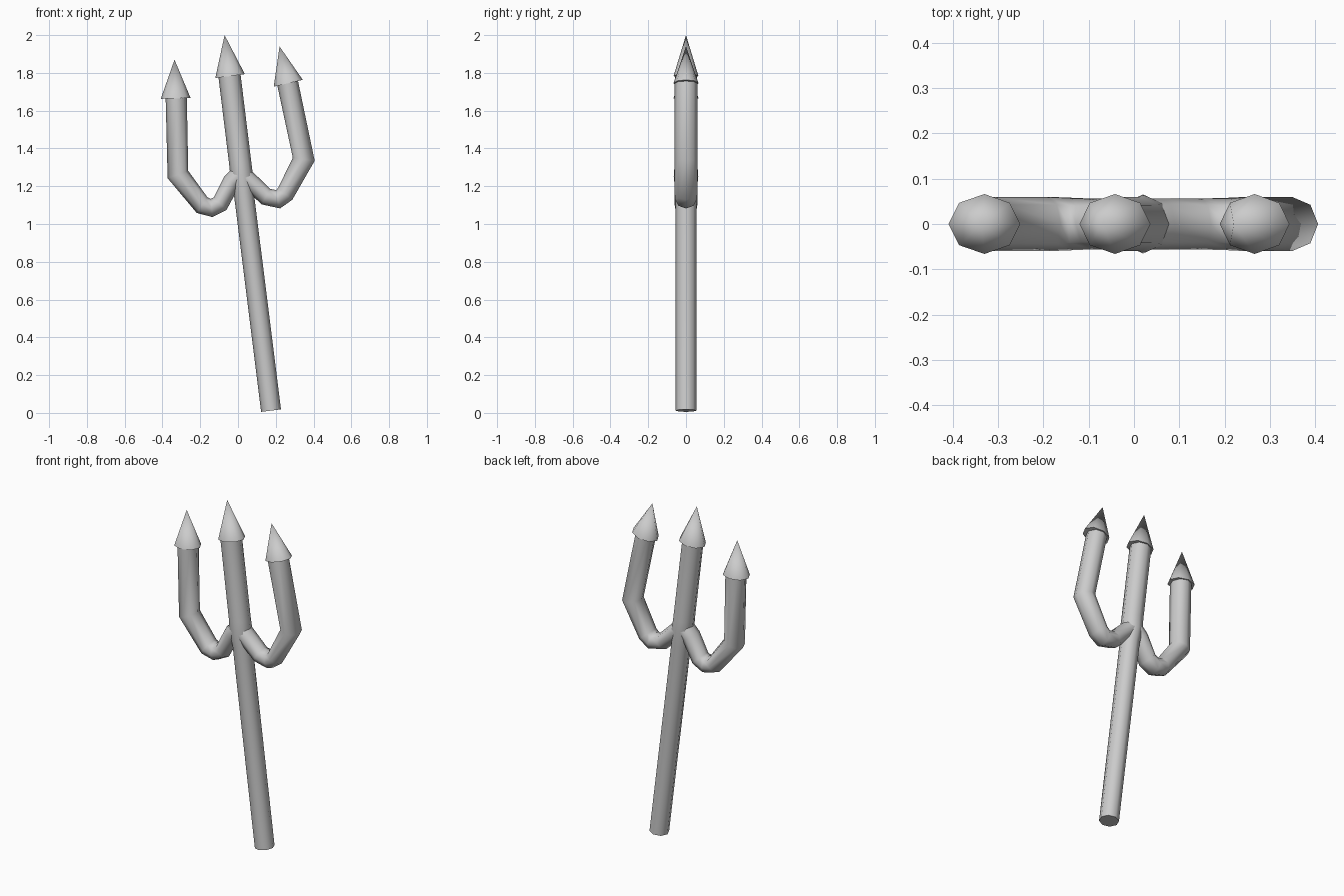
import bpy, bmesh, math
from mathutils import Vector

if "Cube" in bpy.data.objects:
    bpy.data.objects.remove(bpy.data.objects["Cube"])

SIDES = 8
grey = bpy.data.materials.new("light_grey")
grey.use_nodes = True
colour = (0.6, 0.6, 0.6, 1)
grey.diffuse_color = colour
grey.node_tree.nodes["Principled BSDF"].inputs["Base Color"].default_value = colour


def sweep(name, path):
    """Mitred tube in the xz plane; path holds (x, z, in-plane radius, depth radius)."""
    points = [Vector((x, 0, z)) for x, z, _, _ in path]
    steps = [(b - a).normalized() for a, b in zip(points, points[1:])]
    bm = bmesh.new()
    rings = []
    for i, (x, z, wide, deep) in enumerate(path):
        before, after = steps[max(i - 1, 0)], steps[min(i, len(steps) - 1)]
        along = (before + after).normalized()
        across = Vector((along.z, 0, -along.x)) * wide / along.dot(after)
        ring = []
        for k in range(SIDES):
            a = 2 * math.pi * k / SIDES
            offset = across * math.cos(a) + Vector((0, deep * math.sin(a), 0))
            ring.append(bm.verts.new(points[i] + offset))
        rings.append(ring)
    for low, high in zip(rings, rings[1:]):
        for k in range(SIDES):
            n = (k + 1) % SIDES
            bm.faces.new((low[k], low[n], high[n], high[k]))
    bm.faces.new(rings[0])
    if path[-1][2] > 0:
        bm.faces.new(rings[-1])
    bmesh.ops.remove_doubles(bm, verts=bm.verts, dist=0.0005)
    bmesh.ops.recalc_face_normals(bm, faces=bm.faces)
    mesh = bpy.data.meshes.new(name)
    bm.to_mesh(mesh)
    bm.free()
    mesh.materials.append(grey)
    obj = bpy.data.objects.new(name, mesh)
    bpy.context.collection.objects.link(obj)
    bpy.ops.object.select_all(action="DESELECT")
    obj.select_set(True)
    bpy.context.view_layer.objects.active = obj
    bpy.ops.object.shade_smooth_by_angle(angle=math.radians(62))
    return obj


# Leaning shaft, slightly swollen where the prongs join
sweep("shaft", [(0.175, 0.012, 0.053, 0.055), (0.03, 1.17, 0.053, 0.056),
                (0.02, 1.25, 0.06, 0.065), (0.012, 1.32, 0.059, 0.06),
                (-0.045, 1.785, 0.059, 0.059)])

# Curved side prongs, from the shaft outwards
sweep("right_prong", [(0.02, 1.275, 0.05, 0.056), (-0.035, 1.222, 0.047, 0.056),
                      (-0.094, 1.108, 0.045, 0.056), (-0.14, 1.085, 0.045, 0.058),
                      (-0.19, 1.1, 0.048, 0.06), (-0.318, 1.262, 0.055, 0.06),
                      (-0.327, 1.665, 0.056, 0.06)])
sweep("left_prong", [(0.01, 1.27, 0.05, 0.056), (0.06, 1.228, 0.047, 0.056),
                     (0.148, 1.145, 0.045, 0.056), (0.212, 1.131, 0.045, 0.058),
                     (0.25, 1.16, 0.048, 0.06), (0.348, 1.343, 0.055, 0.06),
                     (0.263, 1.745, 0.056, 0.06)])

# Pointed heads
for name, base, tip in (("right_point", (-0.33, 1.665), (-0.336, 1.87)),
                        ("middle_point", (-0.042, 1.783), (-0.071, 2.0)),
                        ("left_point", (0.266, 1.745), (0.22, 1.94))):
    sweep(name, [(*base, 0.079, 0.066), (*tip, 0, 0)])
